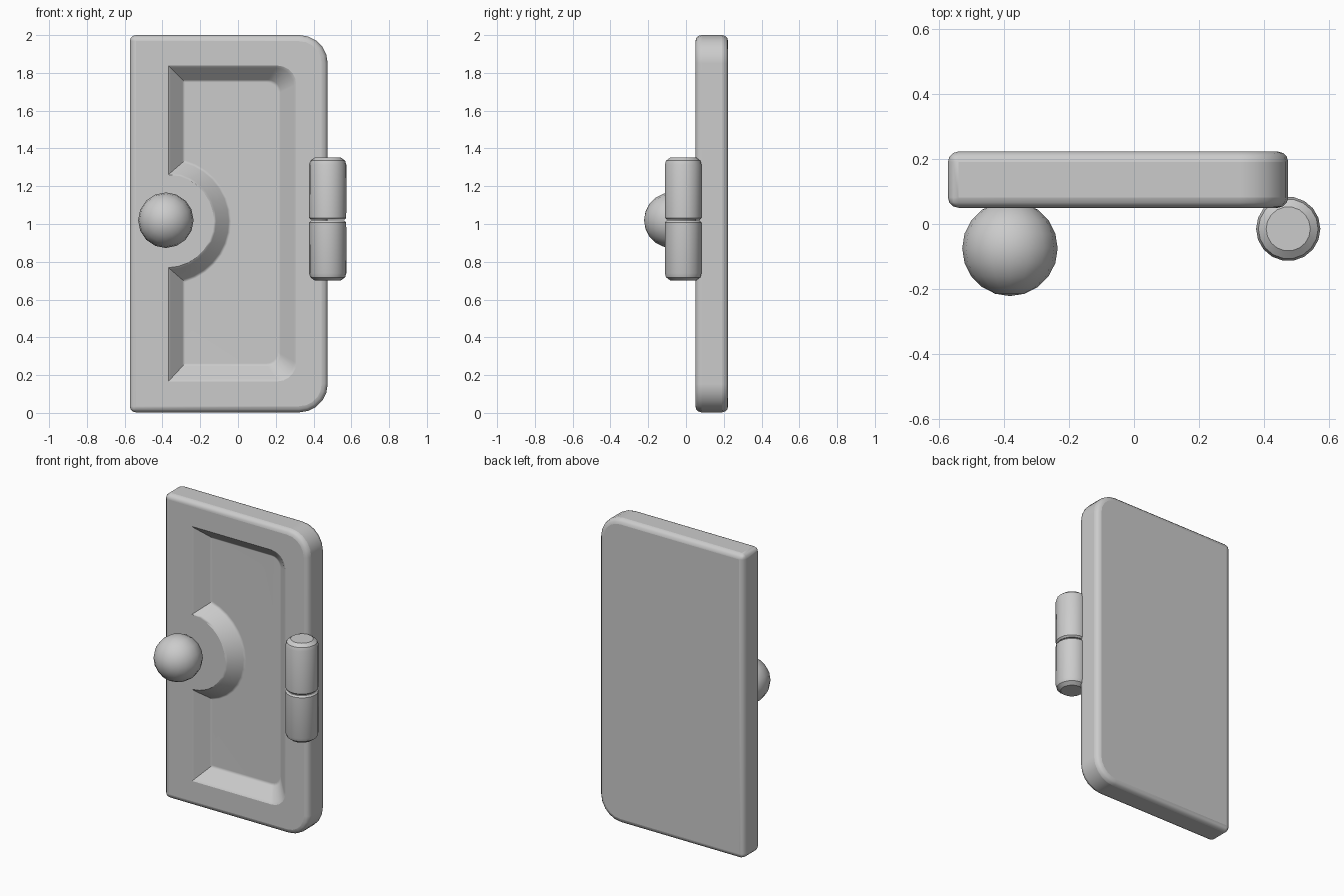
import bpy, bmesh
from math import sin, cos, acos, pi, radians
from mathutils import Matrix

if "Cube" in bpy.data.objects:
    bpy.data.objects.remove(bpy.data.objects["Cube"])


def finish(bm, name, angle=35):
    bmesh.ops.recalc_face_normals(bm, faces=bm.faces[:])
    me = bpy.data.meshes.new(name)
    bm.to_mesh(me)
    bm.free()
    ob = bpy.data.objects.new(name, me)
    bpy.context.collection.objects.link(ob)
    bpy.ops.object.select_all(action='DESELECT')
    ob.select_set(True)
    bpy.context.view_layer.objects.active = ob
    bpy.ops.object.shade_smooth_by_angle(angle=radians(angle))
    return ob


def arc(cx, cz, r, a0, a1, n):
    return [(cx + r * cos(a0 + (a1 - a0) * i / n), cz + r * sin(a0 + (a1 - a0) * i / n))
            for i in range(n + 1)]


def loft(rings):
    # rings: list of (y, outline in x/z), joined by quads and capped
    bm = bmesh.new()
    loops = [[bm.verts.new((x, y, z)) for x, z in pts] for y, pts in rings]
    n = len(loops[0])
    for a, b in zip(loops, loops[1:]):
        for i in range(n):
            bm.faces.new((a[i], a[(i + 1) % n], b[(i + 1) % n], b[i]))
    bm.faces.new(loops[0])
    bm.faces.new(loops[-1])
    return bm


def right_rounded(x0, x1, z0, z1, r, n):
    # sharp left corners, rounded right corners
    return ([(x0, z0)] + arc(x1 - r, z0 + r, r, -pi / 2, 0, n)
            + arc(x1 - r, z1 - r, r, 0, pi / 2, n) + [(x0, z1)])


# door slab with softened edges
slab = right_rounded(-0.573, 0.475, 0.003, 2.0, 0.15, 5)
door = finish(loft([(0.05, slab), (0.223, slab)]), "door")
bev = door.modifiers.new("soft_edges", 'BEVEL')
bev.width, bev.segments, bev.limit_method = 0.032, 3, 'ANGLE'


# sunken panel outline, curving around the knob
def panel(x0, x1, z0, z1, r, cx, kr):
    a = acos((x0 - cx) / kr)
    return right_rounded(x0, x1, z0, z1, r, 5) + arc(cx, 1.015, kr, a, -a, 14)


rim = panel(-0.37, 0.31, 0.165, 1.84, 0.10, -0.375, 0.245)
floor = panel(-0.28, 0.21, 0.262, 1.75, 0.06, -0.37, 0.335)


def between(t):
    return [(a[0] + (b[0] - a[0]) * t, a[1] + (b[1] - a[1]) * t) for a, b in zip(rim, floor)]


cutter = finish(loft([(-0.05, rim), (0.049, rim), (0.058, between(0.15)),
                      (0.126, between(0.85)), (0.135, floor)]), "panel_cutter")
cutter.hide_render = True
cutter.hide_set(True)
cut = door.modifiers.new("sunken_panel", 'BOOLEAN')
cut.operation, cut.object, cut.solver = 'DIFFERENCE', cutter, 'EXACT'
door.modifiers.new("even_shading", 'WEIGHTED_NORMAL').keep_sharp = True

# round knob, pole facing forward
bm = bmesh.new()
bmesh.ops.create_uvsphere(bm, u_segments=16, v_segments=10, radius=0.147,
                          matrix=Matrix.Translation((-0.382, -0.075, 1.02)) @ Matrix.Rotation(pi / 2, 4, 'X'))
finish(bm, "knob", 60)


# hinge barrels: wide chamfer outside, small one where they meet
def barrel(name, z_in, z_out):
    s = 1 if z_out > z_in else -1
    profile = [(0.088, z_in), (0.098, z_in + 0.01 * s), (0.099, z_out - 0.04 * s),
               (0.092, z_out - 0.018 * s), (0.068, z_out)]
    bm = bmesh.new()
    n = 18
    loops = [[bm.verts.new((0.475 + r * cos(2 * pi * i / n), -0.015 + r * sin(2 * pi * i / n), z))
              for i in range(n)] for r, z in profile]
    for a, b in zip(loops, loops[1:]):
        for i in range(n):
            bm.faces.new((a[i], a[(i + 1) % n], b[(i + 1) % n], b[i]))
    bm.faces.new(loops[0])
    bm.faces.new(loops[-1])
    finish(bm, name)


barrel("hinge_upper", 1.023, 1.353)
barrel("hinge_lower", 1.018, 0.70)
